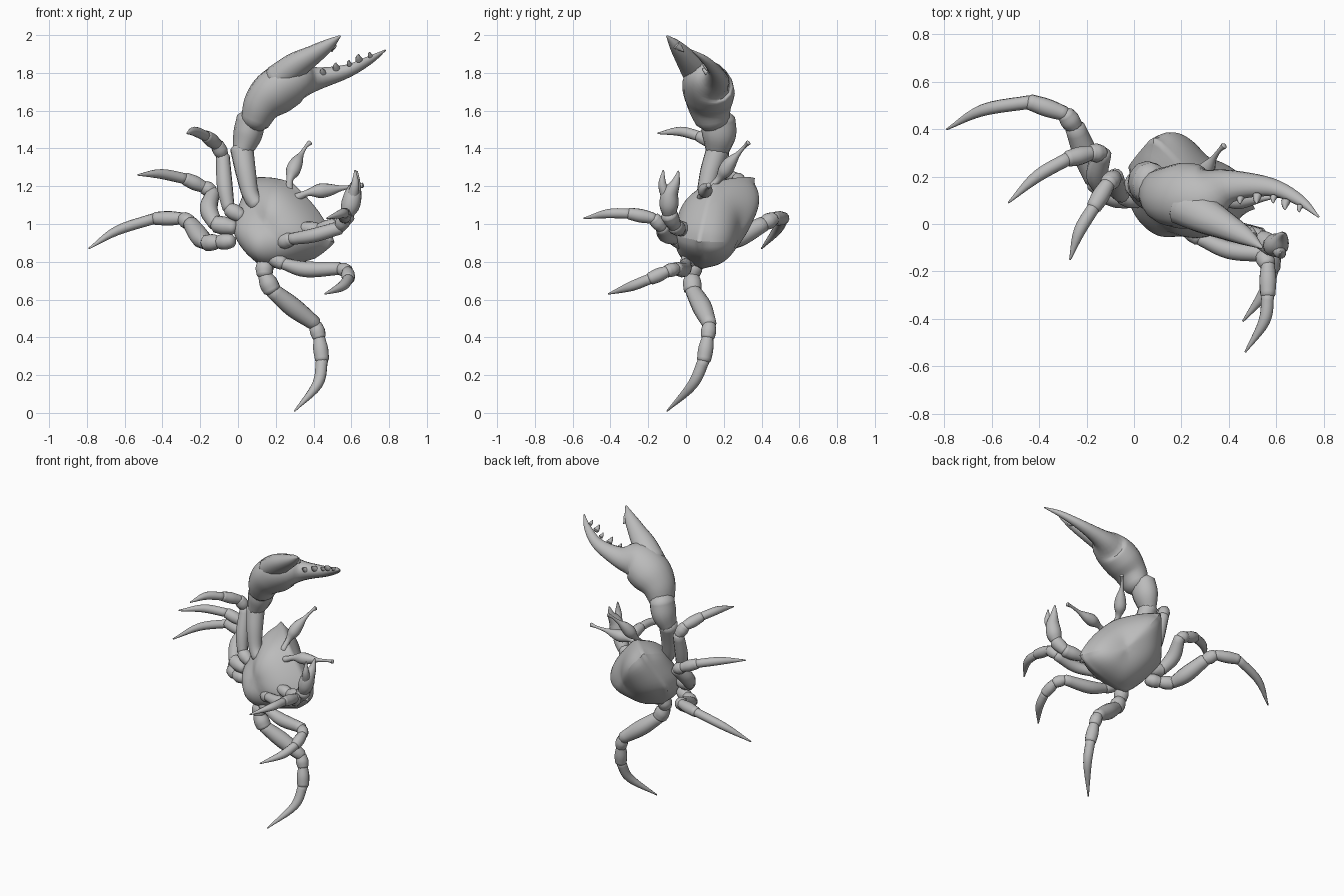
import bpy, bmesh, math
from mathutils import Vector as V

shell = bpy.data.materials.new("shell_grey")
shell.diffuse_color = (0.5, 0.5, 0.5, 1)


def finish(name, bm):
    bmesh.ops.recalc_face_normals(bm, faces=bm.faces)
    me = bpy.data.meshes.new(name)
    bm.to_mesh(me)
    bm.free()
    me.materials.append(shell)
    ob = bpy.data.objects.new(name, me)
    bpy.context.collection.objects.link(ob)
    bpy.context.view_layer.objects.active = ob
    for o in bpy.context.selected_objects:
        o.select_set(False)
    ob.select_set(True)
    bpy.ops.object.shade_smooth_by_angle(angle=math.radians(50))
    return ob


def skin(bm, rings, tip_a, tip_b):
    """Bridge rings of points and close both ends with fans."""
    n = len(rings[0])
    vs = [[bm.verts.new(p) for p in r] for r in rings]
    for a, b in zip(vs, vs[1:]):
        for i in range(n):
            bm.faces.new((a[i], a[(i + 1) % n], b[(i + 1) % n], b[i]))
    for ring, tip in ((vs[0], tip_a), (vs[-1], tip_b)):
        t = bm.verts.new(tip)
        for i in range(n):
            bm.faces.new((ring[i], ring[(i + 1) % n], t))
    return vs


def smooth_path(pts, steps=5):
    """Interpolate (x, y, z, radius) points."""
    p = [V(q) for q in pts]
    p = [p[0] * 2 - p[1]] + p + [p[-1] * 2 - p[-2]]
    out = []
    for a, b, c, d in zip(p, p[1:], p[2:], p[3:]):
        for k in range(steps):
            t = k / steps
            out.append(0.5 * (2 * b + (c - a) * t + (2 * a - 5 * b + 4 * c - d) * t * t
                              + (3 * b - a - 3 * c + d) * t ** 3))
    return out + [p[-2]]


def tube(bm, pts, flat=None, thin=1.0, sides=12):
    """Rounded tapering tube; flat is the wide direction, thin narrows the other."""
    path = smooth_path(pts)
    rings, u = [], V(flat) if flat else V((0.31, 0.52, 0.8))
    for i, q in enumerate(path):
        a, b = path[max(i - 1, 0)], path[min(i + 1, len(path) - 1)]
        t = (b - a).to_3d().normalized()
        base = V(flat) if flat else u
        u = (base - t * base.dot(t)).normalized()
        w = t.cross(u)
        r = max(q[3], 0.003)

        def ring(s, off):
            return [q.to_3d() + t * off + r * s * (u * math.cos(g) + w * thin * math.sin(g))
                    for g in (2 * math.pi * j / sides for j in range(sides))]
        if i == 0:
            rings.append(ring(0.65, -r * 0.35))
            start = q.to_3d() - t * r * 0.5
        rings.append(ring(1, 0))
        if i == len(path) - 1:
            rings.append(ring(0.65, r * 0.35))
            end = q.to_3d() + t * r * 0.5
    skin(bm, rings, start, end)


def leg(name, pts, joints):
    """Jointed leg: segments start pinched and widen towards the next joint."""
    bm = bmesh.new()
    cuts = [0] + joints + [len(pts) - 1]
    for a, b in zip(cuts, cuts[1:]):
        seg = [V(p) for p in pts[a:b + 1]]
        if len(seg) == 2:
            seg.insert(1, (seg[0] + seg[1]) / 2)
            if b < len(pts) - 1:
                seg[1][3] *= 1.1
        seg[0][3] *= 0.85
        tube(bm, seg)
    finish(name, bm)


# Body: rim of the carapace, domed towards the back and bellied to the front
rim = [V(p) for p in (
    (.08, .372, 1.25), (.19, .26, 1.25), (.29, .14, 1.22), (.44, .10, 1.07), (.52, .06, .90),
    (.41, .09, .815), (.27, .08, .78), (.14, .08, .755), (.04, .15, .85), (-.03, .24, .97),
    (.03, .315, 1.12))]
corners = (0, 2, 4, 5, 7, 9)
mid, back, belly = V((.24, .15, .98)), V((.30, .285, .94)), V((.14, -.035, .99))


def body_ring(k, h, apex):
    return [mid + (p - mid) * k + (apex - mid) * h for p in rim]


bm = bmesh.new()
crease = bm.edges.layers.float.new("crease_edge")
point_crease = bm.verts.layers.float.new("crease_vert")
rings = [body_ring(k, h, back) for k, h in ((.35, .98), (.65, .84), (.9, .45))]
rings += [body_ring(1, 0, back)]
rings += [body_ring(k, h, belly) for k, h in ((.95, .32), (.78, .72), (.45, .98))]
vs = skin(bm, rings, back, belly)
for i in range(len(rim)):
    bm.edges.get((vs[3][i], vs[3][(i + 1) % len(rim)]))[crease] = 0.7
for i in corners:
    vs[3][i][point_crease] = 0.8
body = finish("carapace_body", bm)
body.modifiers.new("smooth", "SUBSURF").levels = 2
body.modifiers["smooth"].render_levels = 2

# Walking legs: hip, thigh, knee, shin and pointed foot
leg("upper_leg_a", [(.02, .10, 1.04, .04), (-.05, .12, 1.08, .038), (-.07, .15, 1.2, .042),
                    (-.08, .20, 1.36, .036), (-.11, .17, 1.42, .036), (-.17, .07, 1.465, .032),
                    (-.23, -.03, 1.49, .025), (-.27, -.15, 1.48, .004)], [1, 3, 4, 5])
leg("upper_leg_b", [(-.02, .10, .98, .042), (-.12, .13, 1.0, .045), (-.155, .21, 1.08, .048),
                    (-.13, .30, 1.17, .036), (-.18, .30, 1.195, .036), (-.28, .275, 1.24, .034),
                    (-.41, .20, 1.265, .026), (-.53, .09, 1.26, .004)], [1, 3, 4, 5])
leg("upper_leg_c", [(-.03, .10, .91, .042), (-.10, .13, .905, .038), (-.17, .18, .90, .042),
                    (-.20, .28, .93, .052), (-.25, .41, 1.0, .042), (-.29, .465, 1.03, .036),
                    (-.44, .515, 1.03, .034), (-.64, .48, .965, .025), (-.79, .40, .87, .004)],
    [1, 2, 4, 5, 6])
leg("lower_leg_a", [(.22, -.01, .90, .04), (.28, -.06, .92, .036), (.40, -.11, .94, .038),
                    (.54, -.125, .98, .036), (.565, -.17, 1.03, .034), (.565, -.30, 1.055, .032),
                    (.55, -.41, 1.055, .025), (.47, -.54, 1.03, .004)], [1, 3, 4, 5])
leg("lower_leg_b", [(.17, .03, .83, .04), (.24, 0, .79, .036), (.36, -.015, .76, .042),
                    (.54, -.05, .765, .034), (.58, -.10, .75, .034), (.585, -.19, .71, .033),
                    (.55, -.29, .67, .026), (.46, -.41, .63, .004)], [1, 3, 4, 5])
leg("lower_leg_c", [(.14, .05, .80, .045), (.14, .03, .73, .042), (.18, .035, .65, .048),
                    (.29, .085, .56, .052), (.41, .125, .47, .038), (.43, .115, .40, .036),
                    (.445, .095, .28, .038), (.42, .035, .15, .028), (.30, -.10, .01, .004)],
    [1, 2, 4, 5, 6])

# Great claw arm
bm = bmesh.new()
tube(bm, [(.10, .08, 1.10, .04), (.065, .10, 1.16, .045), (.04, .13, 1.28, .055),
          (.02, .17, 1.40, .062)])
tube(bm, [(.02, .165, 1.38, .06), (.05, .175, 1.47, .09), (.07, .17, 1.56, .09)], (0, 1, 0), .85)
finish("great_claw_arm", bm)

# Great claw palm with fixed finger, wide across the bite
wide = (-.05, .8, -.5)
bm = bmesh.new()
tube(bm, [(.09, .14, 1.54, .09), (.13, .125, 1.63, .12), (.20, .12, 1.70, .142),
          (.30, .12, 1.755, .13), (.41, .16, 1.768, .072), (.58, .155, 1.81, .04),
          (.70, .10, 1.87, .024), (.78, .03, 1.92, .004)], wide, .85, 16)
finish("great_claw_palm", bm)
bm = bmesh.new()
tube(bm, [(.21, .08, 1.765, .09), (.30, .035, 1.835, .08), (.39, -.01, 1.89, .06),
          (.475, -.055, 1.945, .038), (.54, -.10, 1.995, .006)], wide, .85)
finish("great_claw_moving_finger", bm)

# Teeth along the bite of both fingers
bm = bmesh.new()
for x, y, z, s in ((.45, .115, 1.80, .035), (.52, .12, 1.825, .04), (.59, .115, 1.845, .03),
                   (.64, .095, 1.87, .04), (.70, .075, 1.89, .028), (.50, -.05, 1.945, -.045)):
    r = abs(s)
    tube(bm, [(x, y, z, r * .5), (x - .003, y - s * .45, z + s * .35, r * .33),
              (x - .002, y - s * .85, z + s * .7, .003)], sides=8)
finish("great_claw_teeth", bm)

# Small claw
leg("small_claw_arm", [(.34, -.01, .98, .035), (.42, -.03, .97, .036), (.53, -.06, .99, .042),
                       (.58, -.09, 1.05, .045)], [1, 2])
bm = bmesh.new()
tube(bm, [(.575, -.09, 1.05, .035), (.595, -.09, 1.10, .05), (.61, -.085, 1.16, .045),
          (.625, -.055, 1.22, .024), (.63, -.04, 1.28, .004)])
tube(bm, [(.605, -.10, 1.14, .032), (.62, -.125, 1.21, .022), (.62, -.12, 1.285, .004)])
finish("small_claw", bm)

# Eye stalks with a swollen eye and a thin spike
for name, pts in (
    ("upper_eye_stalk", [(.27, .12, 1.18, .022), (.275, .17, 1.235, .018), (.29, .205, 1.28, .038),
                         (.31, .235, 1.325, .034), (.335, .275, 1.37, .014), (.36, .31, 1.41, .009),
                         (.38, .33, 1.43, .014)]),
    ("lower_eye_stalk", [(.31, .08, 1.14, .022), (.37, .09, 1.165, .018), (.43, .10, 1.175, .038),
                         (.48, .105, 1.18, .034), (.55, .11, 1.19, .014), (.62, .12, 1.20, .009),
                         (.66, .12, 1.205, .014)])):
    bm = bmesh.new()
    tube(bm, pts)
    finish(name, bm)
